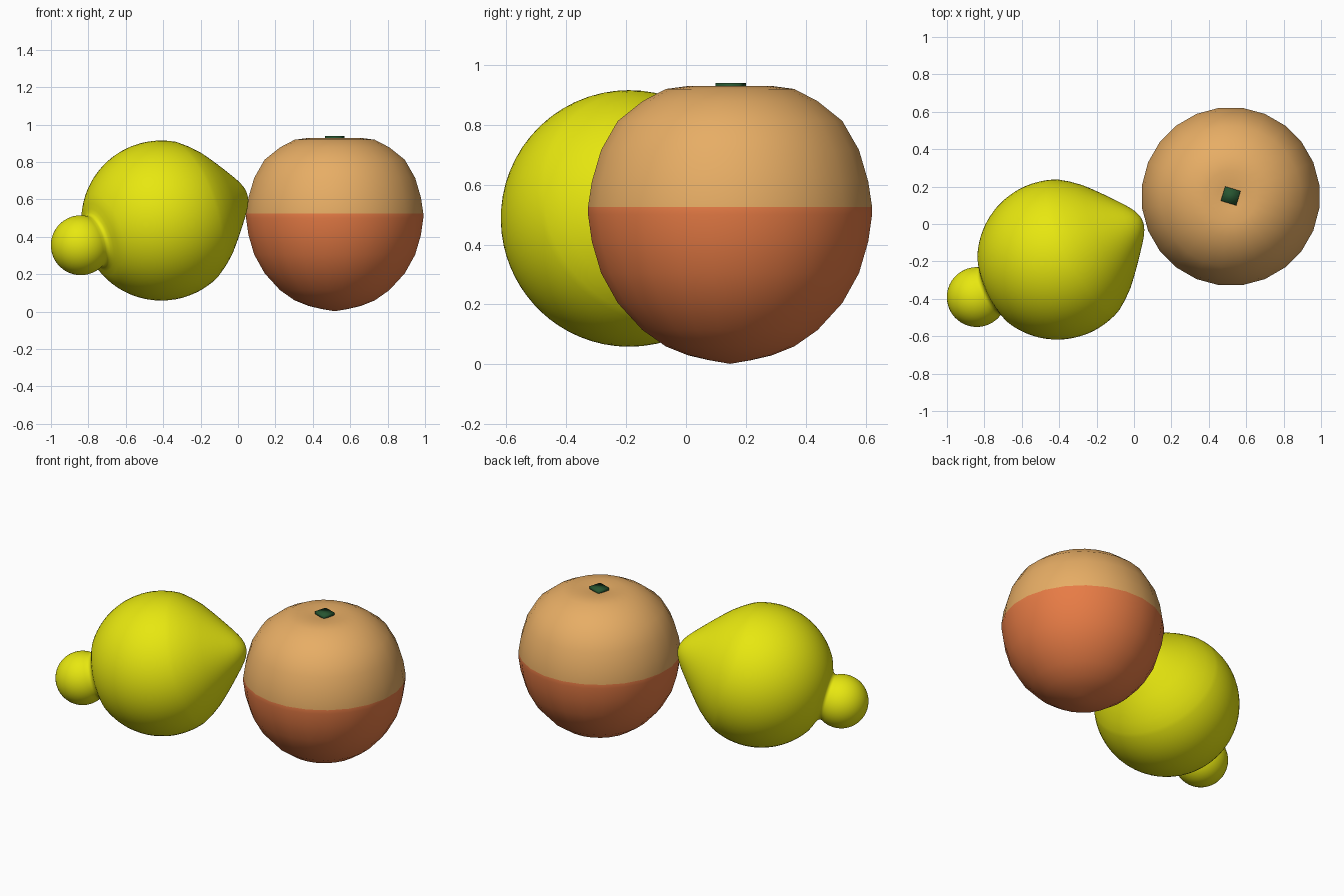
import bpy, bmesh, math
from mathutils import Vector, Matrix

if "Cube" in bpy.data.objects:
    bpy.data.objects.remove(bpy.data.objects["Cube"])


def material(name, rgb):
    m = bpy.data.materials.new(name)
    m.diffuse_color = (*rgb, 1)
    m.use_nodes = True
    m.node_tree.nodes["Principled BSDF"].inputs["Base Color"].default_value = m.diffuse_color
    return m


def finish(name, bm, mats, smooth=True):
    bmesh.ops.recalc_face_normals(bm, faces=bm.faces)
    for f in bm.faces:
        f.smooth = smooth
    mesh = bpy.data.meshes.new(name)
    bm.to_mesh(mesh)
    bm.free()
    for m in mats:
        mesh.materials.append(m)
    ob = bpy.data.objects.new(name, mesh)
    bpy.context.collection.objects.link(ob)
    return ob


def lathe(profile, sides, offset=0.0):
    """Revolve (radius, height) points round z; radius 0 closes to a pole."""
    bm = bmesh.new()
    rings = []
    for r, z in profile:
        if r < 1e-6:
            rings.append([bm.verts.new((0, 0, z))] * sides)
        else:
            rings.append([bm.verts.new((r * math.cos(a), r * math.sin(a), z))
                          for a in (2 * math.pi * (i + offset) / sides for i in range(sides))])
    for a, b in zip(rings, rings[1:]):
        for i in range(sides):
            j = (i + 1) % sides
            bm.faces.new(list(dict.fromkeys((a[i], a[j], b[j], b[i]))))
    return bm


yellow = material("lemon_yellow", (0.8, 0.8, 0.005))
tan = material("peel_tan", (0.8, 0.42, 0.13))
rust = material("peel_rust", (0.8, 0.2, 0.06))
green = material("stem_green", (0.02, 0.09, 0.03))

# Lemon: round nub, flared neck, spherical body, blunt pointed tip
profile = []
for i in range(17):
    a = math.radians(118 * i / 16)
    profile.append((0.16 * math.sin(a), -0.493 - 0.16 * math.cos(a)))
profile += [(0.141, -0.405), (0.152, -0.394), (0.172, -0.385), (0.2, -0.375)]
for i in range(25):
    a = math.radians(32 + 82 * i / 24)
    profile.append((0.428 * math.sin(a), -0.428 * math.cos(a)))
profile += [(0.355, 0.228), (0.313, 0.28), (0.27, 0.322), (0.228, 0.361), (0.19, 0.395),
            (0.15, 0.43), (0.115, 0.46), (0.088, 0.481), (0.062, 0.498),
            (0.038, 0.509), (0.017, 0.515), (0, 0.517)]
lemon = finish("lemon", lathe(profile, 64), [yellow])
axis = Vector((0.88, 0.41, 0.27)).to_track_quat('Z', 'Y')
lemon.data.transform(Matrix.Translation((-0.41, -0.19, 0.487)) @ axis.to_matrix().to_4x4())

# Round fruit: two-tone peel with a flattened, slightly dimpled top
SPLIT = 0.525
peel = [(0, 0.002), (0.07, 0.014), (0.14, 0.03), (0.216, 0.06), (0.295, 0.115),
        (0.378, 0.205), (0.434, 0.305), (0.465, 0.41), (0.478, 0.5), (0.478, SPLIT),
        (0.465, 0.61), (0.434, 0.715), (0.378, 0.812), (0.295, 0.878), (0.216, 0.919),
        (0.14, 0.929), (0.07, 0.924), (0, 0.916)]
bm = lathe(peel, 24, 0.5)
for f in bm.faces:
    f.material_index = 0 if f.calc_center_median().z > SPLIT else 1
fruit = finish("round_fruit", bm, [tan, rust])
fruit.data.transform(Matrix.Translation((0.517, 0.147, 0)))

# Stem: small square button turned on top of the fruit
bm = bmesh.new()
bmesh.ops.create_cube(bm, size=1, matrix=Matrix.Translation((0.517, 0.15, 0.928))
                      @ Matrix.Rotation(math.radians(-17), 4, 'Z')
                      @ Matrix.Diagonal((0.086, 0.08, 0.022, 1)))
finish("stem_button", bm, [green])
